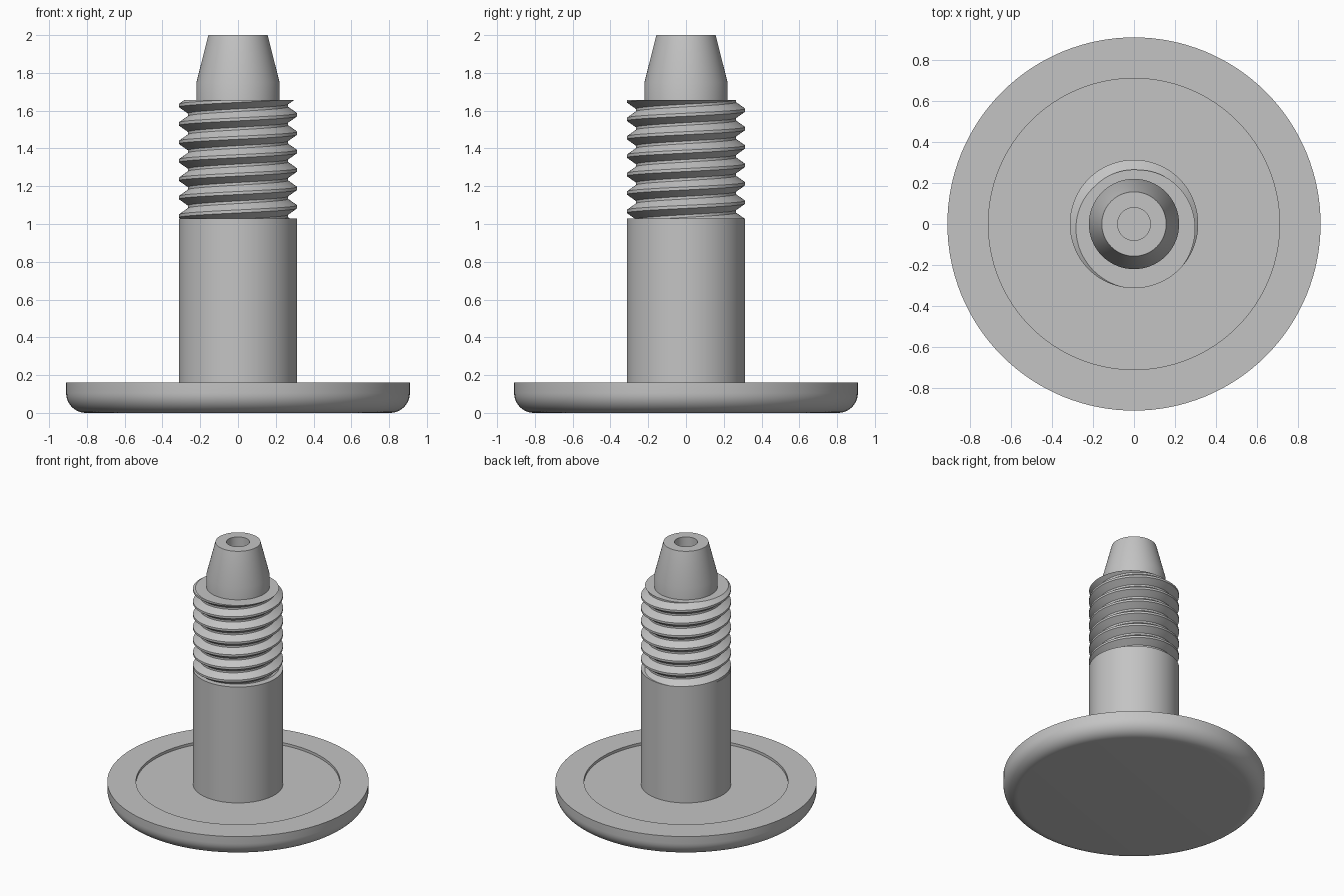
import bpy, bmesh, math

if "Cube" in bpy.data.objects:
    bpy.data.objects.remove(bpy.data.objects["Cube"])

SEG = 128
metal = bpy.data.materials.new("plain grey metal")
metal.diffuse_color = (0.55, 0.55, 0.55, 1)
metal.use_nodes = True
metal.node_tree.nodes["Principled BSDF"].inputs["Base Color"].default_value = metal.diffuse_color


def finish(name, bm):
    bmesh.ops.remove_doubles(bm, verts=bm.verts, dist=1e-5)
    bmesh.ops.recalc_face_normals(bm, faces=bm.faces)
    mesh = bpy.data.meshes.new(name)
    bm.to_mesh(mesh)
    bm.free()
    mesh.materials.append(metal)
    ob = bpy.data.objects.new(name, mesh)
    bpy.context.collection.objects.link(ob)
    bpy.ops.object.select_all(action='DESELECT')
    ob.select_set(True)
    bpy.context.view_layer.objects.active = ob
    bpy.ops.object.shade_smooth_by_angle(angle=math.radians(28))
    return ob


def lathe(name, profile):
    """Spin an (r, z) profile around the z axis."""
    bm = bmesh.new()
    verts = [bm.verts.new((r, 0, z)) for r, z in profile]
    edges = [bm.edges.new(pair) for pair in zip(verts, verts[1:])]
    bmesh.ops.spin(bm, geom=verts + edges, cent=(0, 0, 0), axis=(0, 0, 1),
                   angle=2 * math.pi, steps=SEG, use_merge=False)
    return finish(name, bm)


# Wide head with a rounded lower rim and a shallow recess on top
R, F = 0.91, 0.105
rim = [(R - F + F * math.sin(a), F - F * math.cos(a))
       for a in (math.pi / 2 * i / 10 for i in range(11))]
lathe("head", [(0, 0)] + rim + [(R, 0.16), (0.71, 0.16), (0.71, 0.14), (0, 0.14)])

# Smooth shank
lathe("shank", [(0, 0.10), (0.313, 0.10), (0.313, 1.03), (0, 1.03)])

# Tapered tip with a blind hole
lathe("tip", [(0, 1.60), (0.22, 1.60), (0.22, 1.75), (0.157, 2.0),
              (0.08, 2.0), (0.08, 1.80), (0, 1.80)])

# Right-handed helical thread, trimmed flat at both ends
MAJOR, MINOR, PITCH = 0.313, 0.265, 0.0975
Z0, Z1, CREST = 1.03, 1.657, 1.676
HALF_CREST, HALF_ROOT = 0.008, 0.007


def thread_radius(z, turn):
    d = (z - CREST - PITCH * turn) / PITCH
    d = abs(d - round(d)) * PITCH
    t = (d - HALF_CREST) / (PITCH / 2 - HALF_CREST - HALF_ROOT)
    return MAJOR + (MINOR - MAJOR) * min(1, max(0, t))


offsets = (-HALF_CREST, HALF_CREST, PITCH / 2 - HALF_ROOT, PITCH / 2 + HALF_ROOT)
rows = [CREST + k * PITCH + o for k in range(-9, 3) for o in offsets]
bm = bmesh.new()
columns = []
for i in range(SEG + 1):
    turn = i / SEG
    a = 2 * math.pi * turn
    col = []
    for row in rows:
        z = min(Z1, max(Z0, row + PITCH * turn))
        r = thread_radius(z, turn)
        col.append(bm.verts.new((r * math.cos(a), r * math.sin(a), z)))
    columns.append(col)
for c, d in zip(columns, columns[1:]):
    for j in range(len(rows) - 1):
        bm.faces.new((c[j], d[j], d[j + 1], c[j + 1]))
bmesh.ops.remove_doubles(bm, verts=bm.verts, dist=1e-5)

# Flat end faces of the thread
for z in (Z0, Z1):
    ring = [e for e in bm.edges if e.is_boundary
            and all(abs(v.co.z - z) < 1e-4 for v in e.verts)]
    centre = bm.verts.new((0, 0, z))
    for e in ring:
        bm.faces.new((e.verts[0], e.verts[1], centre))
finish("thread", bm)
